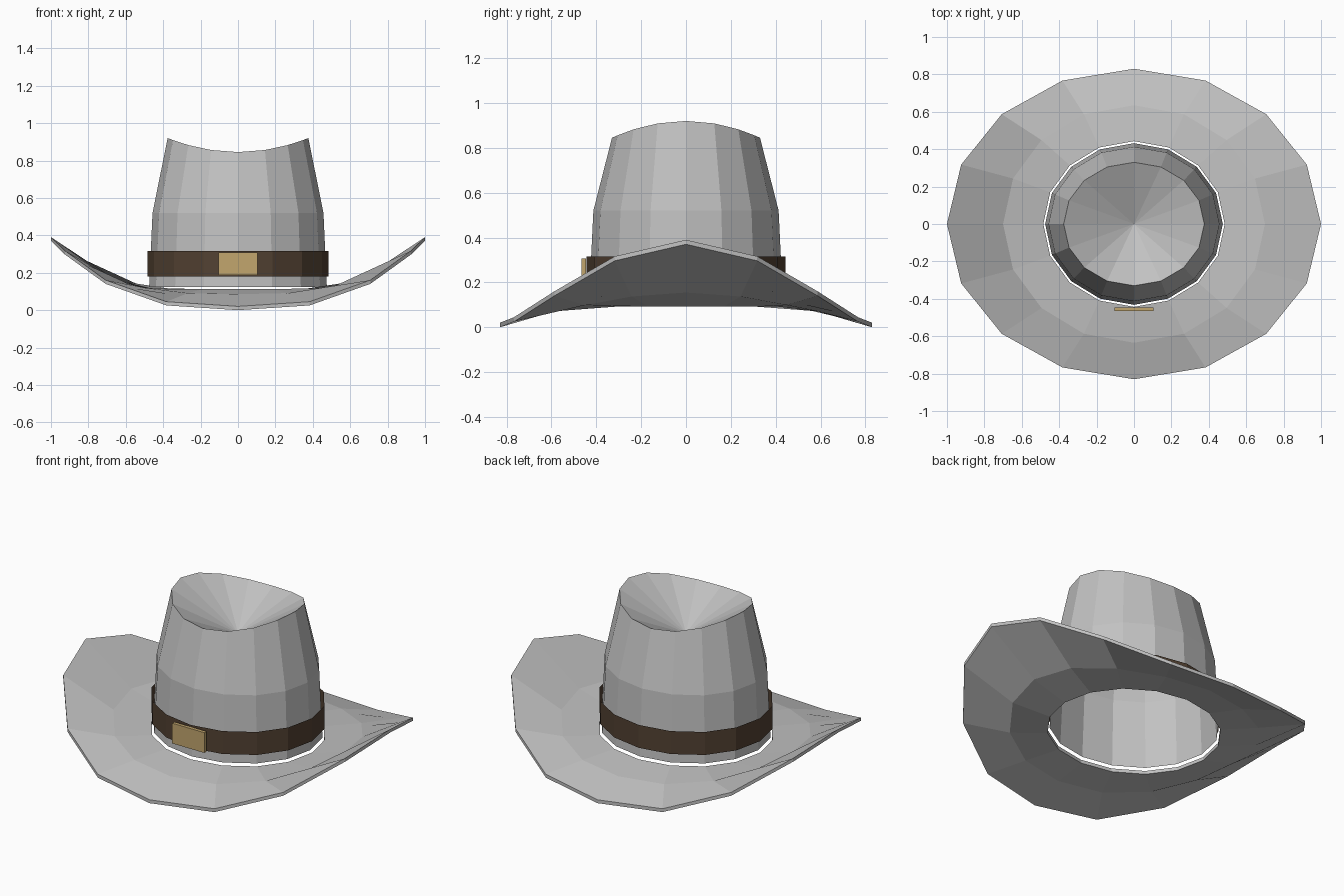
import bpy, bmesh, math

SIDES = 16
if "Cube" in bpy.data.objects:
    bpy.data.objects.remove(bpy.data.objects["Cube"], do_unlink=True)


def material(name, rgb):
    mat = bpy.data.materials.new(name)
    mat.use_nodes = True
    mat.diffuse_color = (*rgb, 1)
    mat.node_tree.nodes["Principled BSDF"].inputs["Base Color"].default_value = (*rgb, 1)
    return mat


felt = material("grey felt", (0.54, 0.54, 0.54))
leather = material("brown leather", (0.085, 0.053, 0.032))
brass = material("pale brass", (0.54, 0.38, 0.155))


def finish(name, bm, mat):
    bmesh.ops.recalc_face_normals(bm, faces=bm.faces[:])
    mesh = bpy.data.meshes.new(name)
    bm.to_mesh(mesh)
    bm.free()
    mesh.materials.append(mat)
    obj = bpy.data.objects.new(name, mesh)
    bpy.context.collection.objects.link(obj)
    return obj


def ring(bm, rx, ry, base, lift=0, power=2):
    """Oval ring of vertices whose left and right ends rise by lift."""
    verts = []
    for i in range(SIDES):
        a = math.tau * i / SIDES
        c, s = math.cos(a), math.sin(a)
        verts.append(bm.verts.new((rx * c, ry * s, base + lift * abs(c) ** power)))
    return verts


def bridge(bm, lower, upper):
    for i in range(SIDES):
        j = (i + 1) % SIDES
        bm.faces.new((lower[i], lower[j], upper[j], upper[i]))


# Brim: inner, middle and outer rings, doubled for thickness, sides curled up
bm = bmesh.new()
brim_profile = [(0.485, 0.443, 0.112, 0), (0.70, 0.635, 0.085, 0.09), (1, 0.83, 0.02, 0.37)]
thickness = 0.02
top = [ring(bm, rx, ry, z, lift, 2.8) for rx, ry, z, lift in brim_profile]
under = [ring(bm, rx, ry, z - thickness, lift, 2.8) for rx, ry, z, lift in brim_profile]
loop = top + under[::-1]
for k, r in enumerate(loop):
    bridge(bm, r, loop[(k + 1) % len(loop)])
finish("brim", bm, felt)

# Crown: tapered wall, saddle-shaped rim and a sunken top
bm = bmesh.new()
wall = [ring(bm, 0.475, 0.432, 0.125), ring(bm, 0.457, 0.413, 0.52),
        ring(bm, 0.376, 0.33, 0.845, 0.075)]
for low, high in zip(wall, wall[1:]):
    bridge(bm, low, high)
dimple = bm.verts.new((0, 0, 0.69))
for i in range(SIDES):
    bm.faces.new((wall[-1][i], wall[-1][(i + 1) % SIDES], dimple))
finish("crown", bm, felt)

# Hat band: open loop just outside the crown
bm = bmesh.new()
bridge(bm, ring(bm, 0.485, 0.443, 0.18), ring(bm, 0.485, 0.443, 0.316))
finish("hat_band", bm, leather)

# Buckle plate on the front of the band
bm = bmesh.new()
bmesh.ops.create_cube(bm, size=1)
bmesh.ops.scale(bm, vec=(0.21, 0.02, 0.12), verts=bm.verts[:])
bmesh.ops.translate(bm, vec=(0, -0.456, 0.247), verts=bm.verts[:])
finish("buckle", bm, brass)
